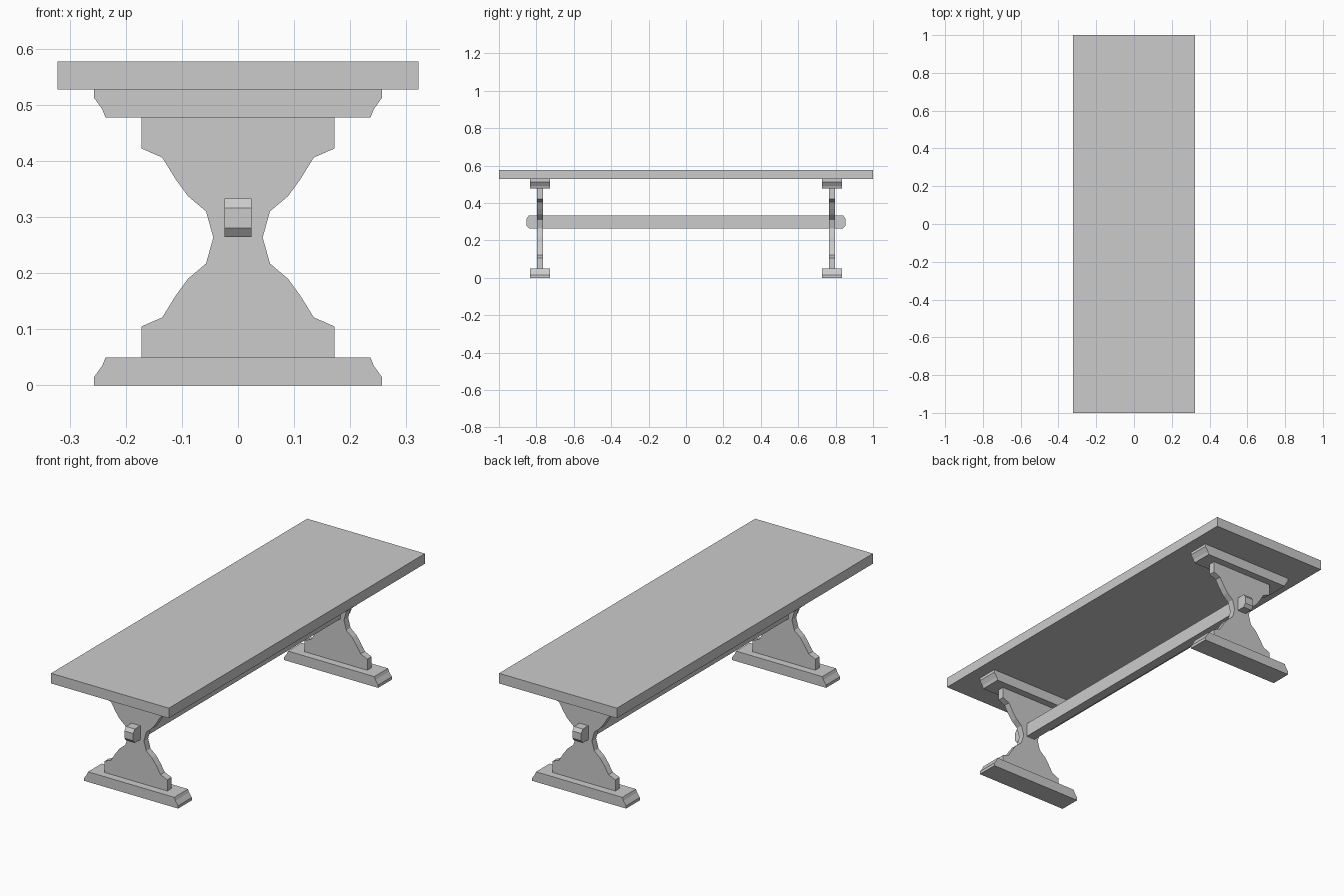
import bpy, bmesh
from mathutils import Vector

if "Cube" in bpy.data.objects:
    bpy.data.objects.remove(bpy.data.objects["Cube"])

TOTAL_H = 0.577
MID_Z = 0.2635      # mirror height of the trestle
LEG_Y = 0.781       # distance of each trestle from the centre


def extrude_profile(name, points, to_3d, depth):
    """Build a prism: to_3d maps a 2D point to 3D, depth is the extrusion vector."""
    bm = bmesh.new()
    face = bm.faces.new([bm.verts.new(to_3d(a, b)) for a, b in points])
    res = bmesh.ops.extrude_face_region(bm, geom=[face])
    verts = [v for v in res["geom"] if isinstance(v, bmesh.types.BMVert)]
    bmesh.ops.translate(bm, verts=verts, vec=Vector(depth))
    bmesh.ops.recalc_face_normals(bm, faces=bm.faces[:])
    mesh = bpy.data.meshes.new(name)
    bm.to_mesh(mesh)
    bm.free()
    obj = bpy.data.objects.new(name, mesh)
    bpy.context.collection.objects.link(obj)
    return obj


def symmetric(half):
    """Close a right-hand outline with its mirror image in x."""
    return half + [(-x, z) for x, z in reversed(half)]


def flip(half):
    """Turn an outline upside down about the trestle middle."""
    return [(x, 2 * MID_Z - z) for x, z in reversed(half)]


def xz_part(name, half, y, thickness):
    return extrude_profile(name, symmetric(half),
                           lambda x, z: (x, y - thickness / 2, z), (0, thickness, 0))


# Table top
xz_part("table_top", [(0.322, 0.527), (0.322, TOTAL_H)], 0, 2.0)

# Outlines of foot and curved leg panel
foot = [(0.257, 0), (0.257, 0.014), (0.242, 0.035), (0.236, 0.05)]
lower = [(0.172, 0.05), (0.172, 0.105), (0.135, 0.121), (0.111, 0.160),
         (0.089, 0.190), (0.057, 0.217)]
panel = lower + [(0.044, MID_Z)] + flip(lower)

# Two trestles: foot, panel and top bracket
for label, y in (("front", -LEG_Y), ("back", LEG_Y)):
    xz_part(label + "_foot", foot, y, 0.107)
    xz_part(label + "_leg_panel", panel, y, 0.033)
    xz_part(label + "_top_bracket", flip(foot), y, 0.107)

# Stretcher beam with chamfered ends passing through both panels
beam = [(0.840, 0.264), (0.853, 0.280), (0.853, 0.316), (0.840, 0.333)]
extrude_profile("stretcher_beam", symmetric(beam),
                lambda y, z: (-0.024, y, z), (0.048, 0, 0))
